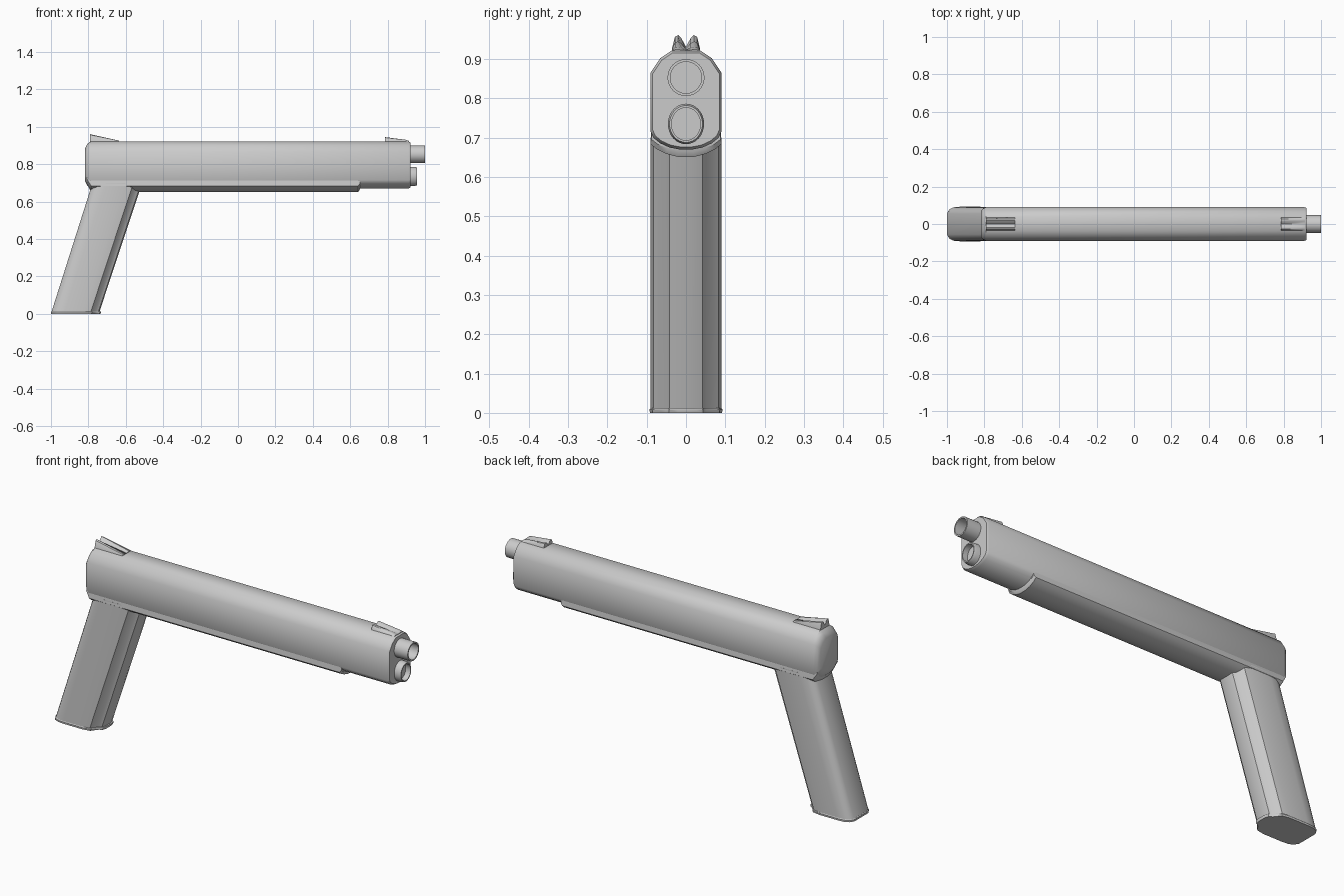
import bpy, bmesh, math

if "Cube" in bpy.data.objects:
    bpy.data.objects.remove(bpy.data.objects["Cube"])


def loft(name, rings, angle=35, closed=True):
    """Skin a list of equal-length point rings; cap both ends unless looped."""
    bm = bmesh.new()
    vr = [[bm.verts.new(p) for p in r] for r in rings]
    n = len(vr[0])
    pairs = list(zip(vr, vr[1:]))
    for a, b in pairs:
        for i in range(n):
            j = (i + 1) % n
            bm.faces.new((a[i], a[j], b[j], b[i]))
    if closed:
        bm.faces.new(vr[0])
        bm.faces.new(vr[-1])
    bmesh.ops.recalc_face_normals(bm, faces=bm.faces)
    me = bpy.data.meshes.new(name)
    bm.to_mesh(me)
    bm.free()
    ob = bpy.data.objects.new(name, me)
    bpy.context.collection.objects.link(ob)
    bpy.ops.object.select_all(action='DESELECT')
    ob.select_set(True)
    bpy.context.view_layer.objects.active = ob
    bpy.ops.object.shade_smooth_by_angle(angle=math.radians(angle))
    return ob


def mirrored(half):
    """Close a half outline across its symmetry line."""
    return half + [(-a, b) for a, b in reversed(half)]


def section(outline, x, sy=1, sz=1, cz=0.8):
    return [(x, y * sy, cz + (z - cz) * sz) for y, z in outline]


# main body: long rounded-corner housing, chamfered at both ends
body = mirrored([(0.036, 0.922), (0.066, 0.902), (0.09, 0.866), (0.09, 0.715),
                 (0.083, 0.7), (0.066, 0.686), (0.042, 0.675), (0.015, 0.67)])
loft("main_body", [section(body, -0.818, 0.78, 0.68), section(body, -0.806, 0.92, 0.88),
                   section(body, -0.79), section(body, 0.912),
                   section(body, 0.923, 0.94, 0.95)])

# lower rail: shallow curved belly under the body
belly = mirrored([(0.086, 0.74), (0.091, 0.685), (0.075, 0.671), (0.05, 0.659), (0.02, 0.651)])
loft("lower_rail", [section(belly, -0.806, 0.93, 0.72), section(belly, -0.785),
                    section(belly, 0.642), section(belly, 0.652, 0.97, 0.9)])

# grip: slanted column with rounded back and a narrow front ridge
grip = [(0.055, -1.0), (0.076, -0.988), (0.087, -0.965), (0.09, -0.93), (0.09, -0.83),
        (0.083, -0.79), (0.05, -0.765), (0.042, -0.75), (0.02, -0.744)]
grip = mirrored(grip)


def grip_ring(z, dx, s=1.0, stretch=1.0):
    return [(-1 + (x + 1) * stretch + dx, y * s, z) for y, x in grip]


loft("grip", [grip_ring(0.008, 0.002), grip_ring(0.7, 0.222, 1.0, 1.04)])

# base plate at the foot of the grip
loft("base_plate", [grip_ring(0, 0, 1.02, 1.03), grip_ring(0.009, 0, 1.03, 1.045),
                    grip_ring(0.013, 0.003, 1.0, 1.03)])


# front tubes: hollow rings with recessed floors
def tube(name, z, steps, tall=1.0, n=32):
    rings = [[(x, r * math.cos(2 * math.pi * i / n), z + tall * r * math.sin(2 * math.pi * i / n))
              for i in range(n)] for x, r in steps]
    return loft(name, rings)


tube("upper_tube", 0.853, [(0.88, 0.047), (1.0, 0.047), (1.0, 0.040), (0.93, 0.040)])
tube("lower_tube", 0.735, [(0.88, 0.046), (0.945, 0.046), (0.958, 0.042), (0.958, 0.037),
                           (0.93, 0.037)], 1.12)


# sights: paired ridges with a notch between, sloping along the length
def sight(name, stations):
    rings = []
    for x, h in stations:
        half = [(0.0, 0.922 + h * 0.25), (0.012, 0.922 + h * 0.8), (0.02, 0.922 + h),
                (0.028, 0.922 + h * 0.9), (0.036, 0.922 + h * 0.1), (0.036, 0.915)]
        left = [(-y, z) for y, z in reversed(half[1:])]
        rings.append(section(half + left, x))
    return loft(name, rings)


sight("rear_sight", [(-0.792, 0.039), (-0.635, 0.004)])
sight("front_sight", [(0.785, 0.023), (0.895, 0.009), (0.915, 0.002)])
